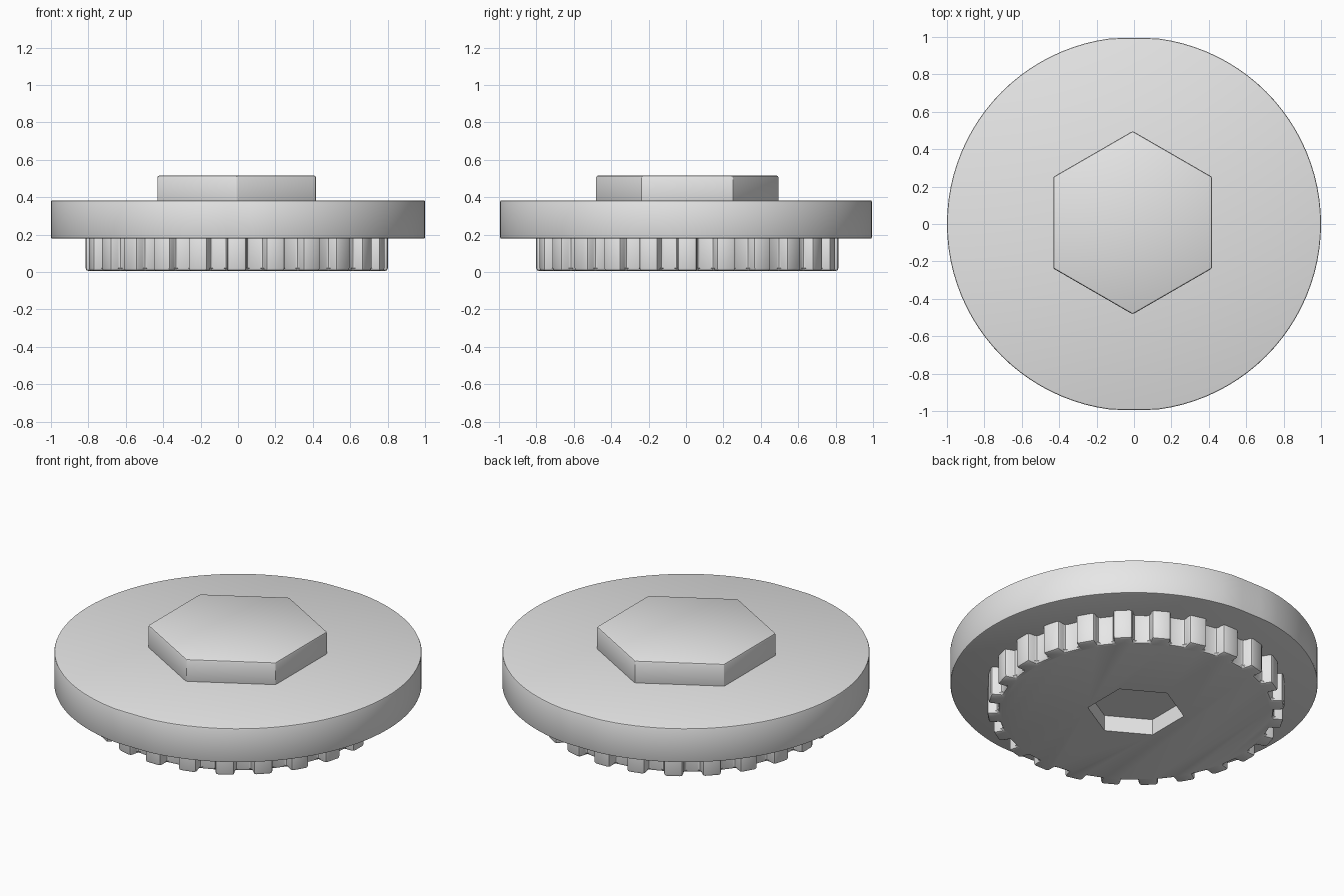
import bpy, bmesh
from math import cos, sin, pi, radians

if "Cube" in bpy.data.objects:
    bpy.data.objects.remove(bpy.data.objects["Cube"], do_unlink=True)

GREY = 0.8
metal = bpy.data.materials.new("plain grey")
metal.use_nodes = True
metal.diffuse_color = (GREY, GREY, GREY, 1)
metal.node_tree.nodes["Principled BSDF"].inputs["Base Color"].default_value = (GREY, GREY, GREY, 1)

OFFSET = -0.007, 0.007   # the gear and hexagon sit slightly off the disc axis


def polar(r, a):
    return r * cos(a), r * sin(a)


def extrude_outline(name, outline, z0, z1, bevel=0.0, shift=(0, 0)):
    """Upright prism from a 2D outline, with softened sharp edges."""
    bm = bmesh.new()
    base = bm.faces.new([bm.verts.new((x + shift[0], y + shift[1], z0)) for x, y in outline])
    top = bmesh.ops.extrude_face_region(bm, geom=[base])["geom"]
    bmesh.ops.translate(bm, vec=(0, 0, z1 - z0),
                        verts=[v for v in top if isinstance(v, bmesh.types.BMVert)])
    bmesh.ops.recalc_face_normals(bm, faces=bm.faces)
    if bevel:
        sharp = [e for e in bm.edges if e.calc_face_angle(0) > radians(30)]
        bmesh.ops.bevel(bm, geom=sharp, offset=bevel, segments=2, profile=0.5,
                        affect='EDGES', clamp_overlap=True)
    mesh = bpy.data.meshes.new(name)
    bm.to_mesh(mesh)
    bm.free()
    mesh.materials.append(metal)
    obj = bpy.data.objects.new(name, mesh)
    bpy.context.collection.objects.link(obj)
    return obj


def hexagon(r):
    return [polar(r, pi / 6 + i * pi / 3) for i in range(6)]


# Wide disc with narrow flats at front and back
circle = [polar(1.0, i * 2 * pi / 96) for i in range(96)]
disc = extrude_outline("disc", [(x, max(-0.994, min(0.994, y))) for x, y in circle],
                       0.178, 0.383, 0.008)

# Raised hexagonal boss
boss = extrude_outline("hex_boss", hexagon(0.49), 0.36, 0.515, 0.01, OFFSET)

# Toothed ring underneath
TEETH, TIP, ROOT = 24, 0.81, 0.75
outline = []
for i in range(TEETH):
    a = i * 2 * pi / TEETH
    for r, half in ((ROOT, -4.1), (TIP, -3.7), (TIP, 3.7), (ROOT, 4.1)):
        outline.append(polar(r, a + radians(half)))
gear = extrude_outline("toothed_base", outline, 0.005, 0.21, 0.016, OFFSET)

# Hexagonal socket in the underside
cutter = extrude_outline("socket_cutter", hexagon(0.265), -0.1, 0.1, 0, OFFSET)
cutter.hide_render = True
cutter.hide_viewport = True
socket = gear.modifiers.new("socket", 'BOOLEAN')
socket.operation = 'DIFFERENCE'
socket.solver = 'EXACT'
socket.object = cutter

# Smooth rounded walls, crisp corners
for obj in (disc, boss, gear):
    bpy.ops.object.select_all(action='DESELECT')
    obj.select_set(True)
    bpy.context.view_layer.objects.active = obj
    bpy.ops.object.shade_smooth_by_angle(angle=radians(30))
